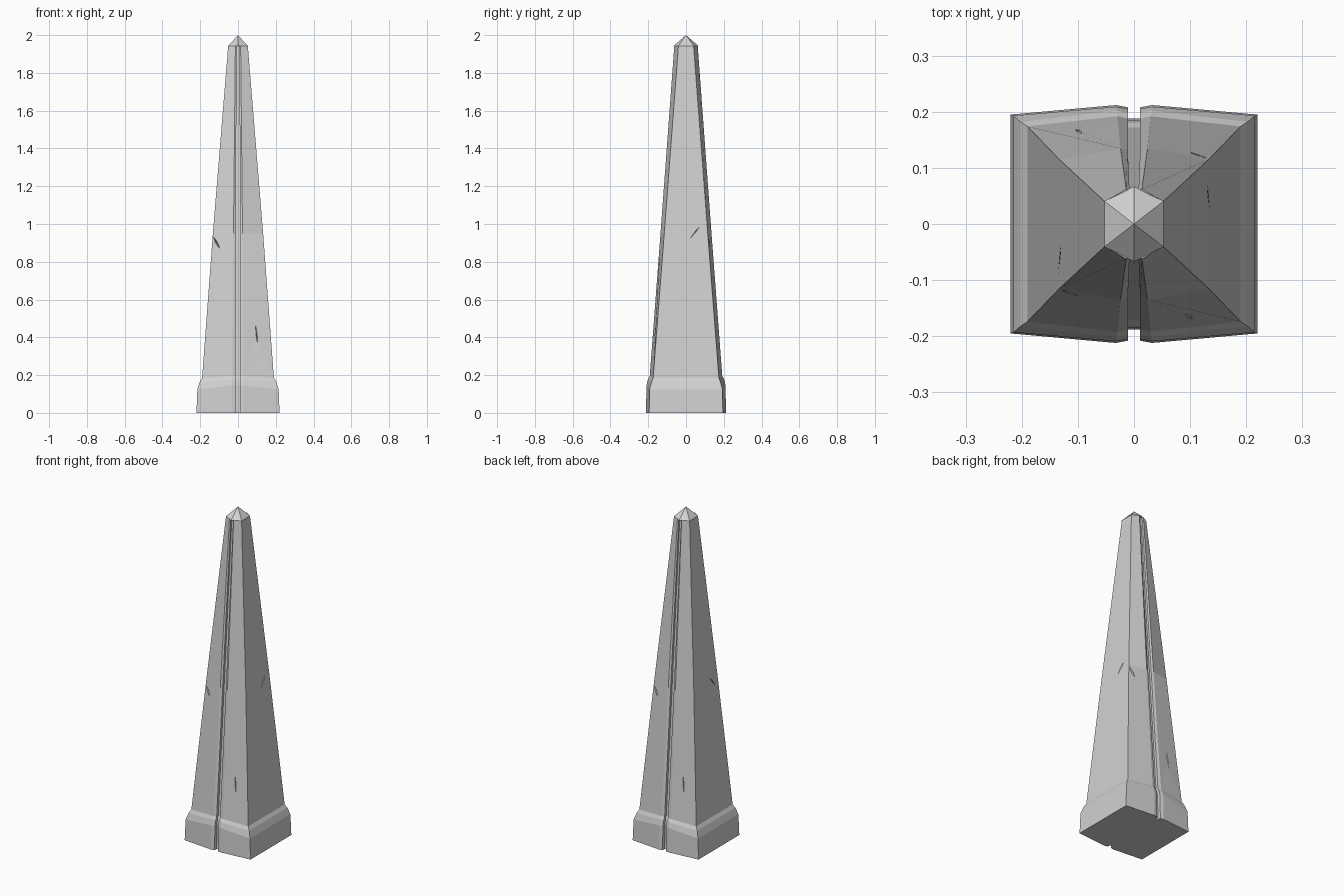
import bpy, bmesh, math
from mathutils import Matrix, Vector

if "Cube" in bpy.data.objects:
    bpy.data.objects.remove(bpy.data.objects["Cube"])

stone = bpy.data.materials.new("grey stone")
stone.diffuse_color = (0.64, 0.64, 0.64, 1)
stone.use_nodes = True
stone.node_tree.nodes["Principled BSDF"].inputs["Base Color"].default_value = stone.diffuse_color


def make_object(name, bm):
    bmesh.ops.recalc_face_normals(bm, faces=bm.faces)
    me = bpy.data.meshes.new(name)
    bm.to_mesh(me)
    bm.free()
    me.materials.append(stone)
    ob = bpy.data.objects.new(name, me)
    bpy.context.collection.objects.link(ob)
    return ob


def section(hx, cy, my, z, m, g, d, mid_dz=0.0):
    """Six-sided section with a slot in the front and back ridges."""
    half = [(hx, cy, 0), (m, my, mid_dz), (g, my - 0.004, mid_dz), (g, my - d, mid_dz)]
    front = [(-x, -y, z + dz) for x, y, dz in half] + [(x, -y, z + dz) for x, y, dz in reversed(half)]
    return front + [(-x, -y, zz) for x, y, zz in front]


def loft(bm, rings):
    loops = [[bm.verts.new(p) for p in r] for r in rings]
    n = len(loops[0])
    for a, b in zip(loops, loops[1:]):
        for i in range(n):
            j = (i + 1) % n
            bm.faces.new((a[i], a[j], b[j], b[i]))
    bm.faces.new(loops[0][::-1])
    bm.faces.new(loops[-1])


# tapered shaft with plinth: half width, corner depth, ridge depth, height, ridge, slot, slot depth
bm = bmesh.new()
loft(bm, [
    section(0.220, 0.195, 0.212, 0.0, 0.032, 0.011, 0.024),
    section(0.215, 0.193, 0.209, 0.125, 0.032, 0.011, 0.024, 0.02),
    section(0.202, 0.182, 0.202, 0.165, 0.031, 0.011, 0.022, 0.012),
    section(0.190, 0.174, 0.192, 0.185, 0.030, 0.011, 0.020, 0.01),
    section(0.133, 0.115, 0.135, 0.95, 0.024, 0.011, 0.018),
    section(0.052, 0.040, 0.062, 1.943, 0.014, 0.008, 0.015),
])
shaft = make_object("obelisk_shaft", bm)

# pointed six-sided cap
bm = bmesh.new()
ring = [(-0.053, -0.041), (0, -0.067), (0.053, -0.041), (0.053, 0.041), (0, 0.067), (-0.053, 0.041)]
base = [bm.verts.new((x, y, 1.942)) for x, y in ring]
tip = bm.verts.new((0, 0, 2.0))
bm.faces.new(base[::-1])
for i in range(6):
    bm.faces.new((base[i], base[(i + 1) % 6], tip))
make_object("pointed_cap", bm)

# thin weathering cracks: centre, half lengths, tilt axis, tilt degrees
cracks = [
    ((0.136, 0.055, 0.965), (0.010, 0.006, 0.06), 'X', -38),
    ((-0.136, -0.055, 0.965), (0.010, 0.006, 0.06), 'X', -38),
    ((-0.113, -0.122, 0.90), (0.006, 0.012, 0.06), 'Y', -28),
    ((0.113, 0.122, 0.90), (0.006, 0.012, 0.06), 'Y', 28),
    ((0.098, -0.166, 0.42), (0.004, 0.010, 0.08), 'Y', -6),
    ((-0.098, 0.166, 0.42), (0.004, 0.010, 0.08), 'Y', 6),
]
bm = bmesh.new()
for pos, size, axis, angle in cracks:
    mat = (Matrix.Translation(Vector(pos)) @ Matrix.Rotation(math.radians(angle), 4, axis)
           @ Matrix.Diagonal((*size, 1)))
    p = [bm.verts.new(mat @ Vector(v)) for v in
         ((1, 0, 0), (0, 1, 0), (-1, 0, 0), (0, -1, 0), (0, 0, 1), (0, 0, -1))]
    for i in range(4):
        j = (i + 1) % 4
        bm.faces.new((p[i], p[j], p[4]))
        bm.faces.new((p[j], p[i], p[5]))
cutter = make_object("crack_cutter", bm)
cutter.hide_render = True
cutter.display_type = 'WIRE'
cut = shaft.modifiers.new("cracks", 'BOOLEAN')
cut.operation = 'DIFFERENCE'
cut.solver = 'EXACT'
cut.object = cutter
